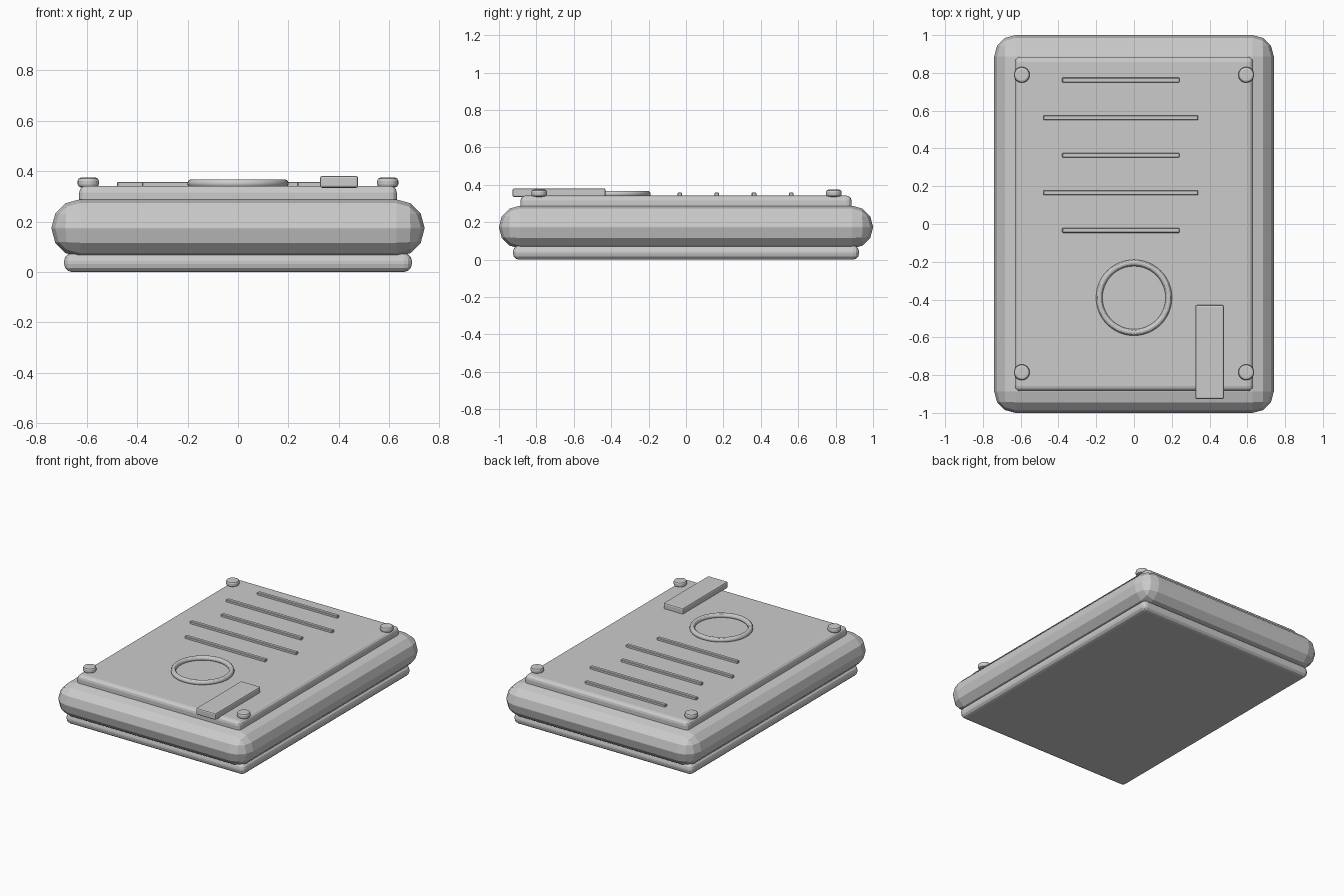
import bpy

cube = bpy.data.objects.get("Cube")
if cube:
    bpy.data.objects.remove(cube, do_unlink=True)

# Single grey material
grey = bpy.data.materials.new("plain grey")
grey.use_nodes = True
grey.diffuse_color = (0.6, 0.6, 0.6, 1)
grey.node_tree.nodes["Principled BSDF"].inputs["Base Color"].default_value = grey.diffuse_color


def finish(name, bevel=0, segments=3):
    """Name the active object, colour it and round its edges."""
    ob = bpy.context.object
    ob.name = name
    ob.data.materials.append(grey)
    if bevel:
        mod = ob.modifiers.new("rounding", "BEVEL")
        mod.width = bevel
        mod.segments = segments
        mod.limit_method = "ANGLE"
    return ob


def box(name, x, y, z, bevel, segments=3):
    """Rounded box from (low, high) ranges on each axis."""
    spans = (x, y, z)
    bpy.ops.mesh.primitive_cube_add(size=1, location=[(a + b) / 2 for a, b in spans])
    bpy.context.object.scale = [b - a for a, b in spans]
    bpy.ops.object.transform_apply(location=False, rotation=False, scale=True)
    return finish(name, bevel, segments)


# Stacked slabs of the case
box("base_plate", (-0.69, 0.69), (-0.925, 0.925), (0, 0.075), 0.032)
box("main_body", (-0.74, 0.74), (-1, 1), (0.06, 0.288), 0.112)
box("top_panel", (-0.63, 0.63), (-0.885, 0.885), (0.26, 0.342), 0.027)

# Raised bars, alternating short and long
for i in range(5):
    y = 0.762 - 0.199 * i
    half = 0.41 if i % 2 else 0.31
    box(f"raised_bar_{i + 1}", (-0.07 - half, -0.07 + half),
        (y - 0.0125, y + 0.0125), (0.336, 0.358), 0.003, 1)

# Ring on the panel
bpy.ops.mesh.primitive_torus_add(location=(0, -0.39, 0.351), major_radius=0.184,
                                 minor_radius=0.017, major_segments=48, minor_segments=12)
finish("ring")
bpy.ops.object.shade_smooth_by_angle()

# Clip overhanging the front edge of the panel
box("clip", (0.325, 0.477), (-0.927, -0.43), (0.334, 0.381), 0.009, 2)

# Corner screws
for side, x in (("left", 0.594), ("right", -0.594)):
    for end, y in (("front", -0.785), ("back", 0.79)):
        bpy.ops.mesh.primitive_cylinder_add(vertices=24, radius=0.042, depth=0.038,
                                            location=(x, y, 0.355))
        finish(f"screw_{end}_{side}", 0.012, 2)
